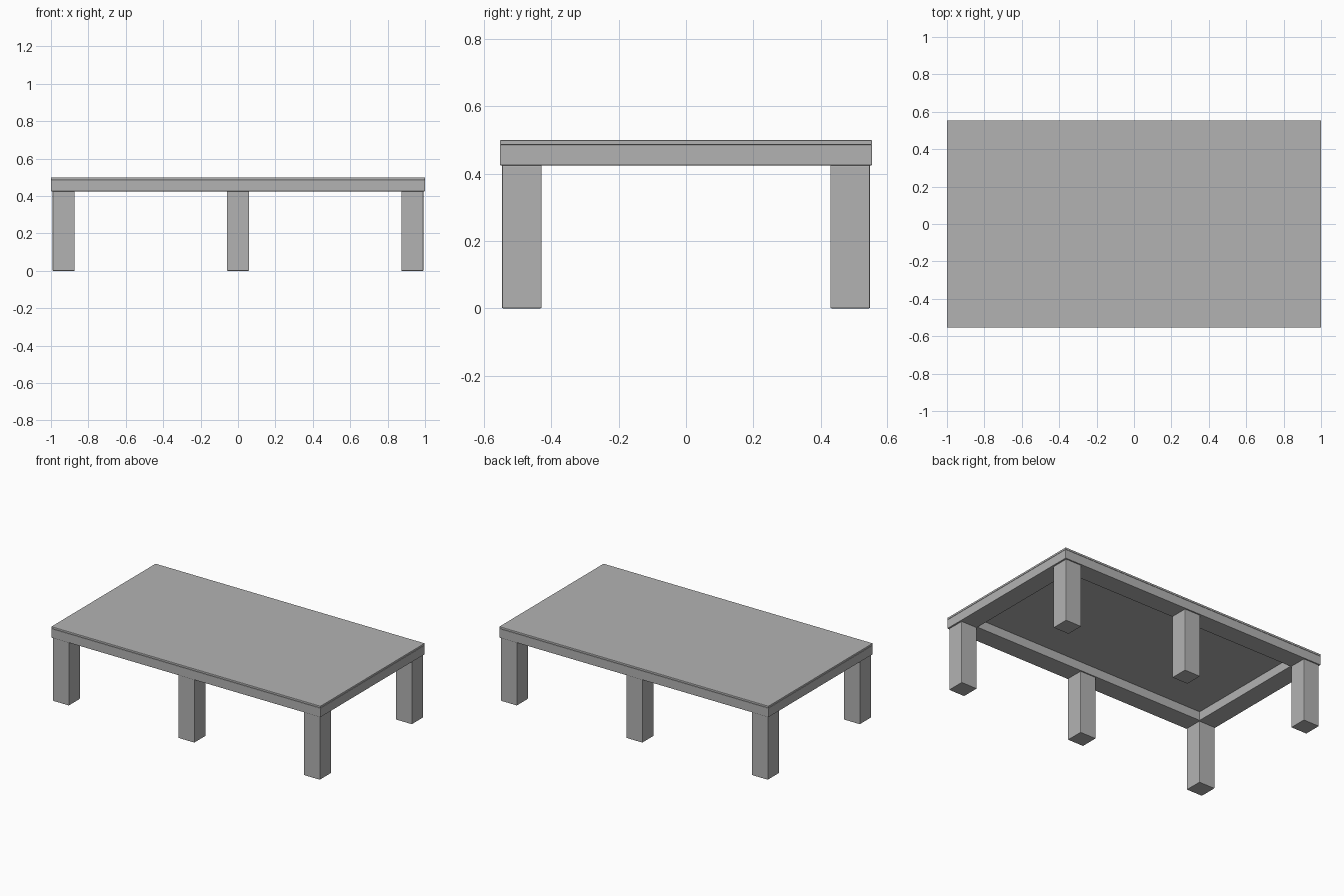
import bpy
import bmesh

# Remove the default object
cube = bpy.data.objects.get("Cube")
if cube:
    bpy.data.objects.remove(cube, do_unlink=True)

LENGTH, DEPTH = 2.0, 1.107
FRAME_LOW, FRAME_HIGH, TOP = 0.425, 0.486, 0.5
BOARD = 0.13
LEG = 0.118

# Single plain grey finish
grey = bpy.data.materials.new("plain_grey")
grey.use_nodes = True
colour = (0.45, 0.45, 0.45, 1)
grey.diffuse_color = colour
grey.node_tree.nodes["Principled BSDF"].inputs["Base Color"].default_value = colour


def finish(name, bm, bevel):
    """Turn a bmesh into a softly bevelled object."""
    bmesh.ops.recalc_face_normals(bm, faces=bm.faces)
    mesh = bpy.data.meshes.new(name)
    bm.to_mesh(mesh)
    bm.free()
    mesh.materials.append(grey)
    obj = bpy.data.objects.new(name, mesh)
    bpy.context.collection.objects.link(obj)
    mod = obj.modifiers.new("edge_softening", "BEVEL")
    mod.width = bevel
    mod.segments = 2
    return obj


def box(name, centre, size, bevel):
    bm = bmesh.new()
    bmesh.ops.create_cube(bm, size=1)
    for v in bm.verts:
        v.co = [c + s * k for c, s, k in zip(centre, size, v.co)]
    return finish(name, bm, bevel)


def ring(name, length, depth, width, low, high, bevel):
    """Rectangular frame with mitred corners."""
    bm = bmesh.new()

    def loop(inset, z):
        x, y = length / 2 - inset, depth / 2 - inset
        return [bm.verts.new((sx * x, sy * y, z))
                for sx, sy in ((-1, -1), (1, -1), (1, 1), (-1, 1))]

    loops = [loop(0, low), loop(0, high), loop(width, high), loop(width, low)]
    for a, b in zip(loops, loops[1:] + loops[:1]):
        for i in range(4):
            j = (i + 1) % 4
            bm.faces.new((a[i], a[j], b[j], b[i]))
    return finish(name, bm, bevel)


# Thin table top resting on the frame
box("table_top", (0, 0, (FRAME_HIGH + TOP) / 2),
    (LENGTH, DEPTH, TOP - FRAME_HIGH), 0.003)

# Open frame under the top
ring("frame", LENGTH, DEPTH, BOARD, FRAME_LOW, FRAME_HIGH, 0.003)

# Six square legs, three along each long side
for side, y in (("front", -0.488), ("back", 0.488)):
    for place, x in (("right", -0.932), ("middle", 0), ("left", 0.932)):
        box(f"{side}_{place}_leg", (x, y, FRAME_LOW / 2),
            (LEG, LEG, FRAME_LOW), 0.003)
